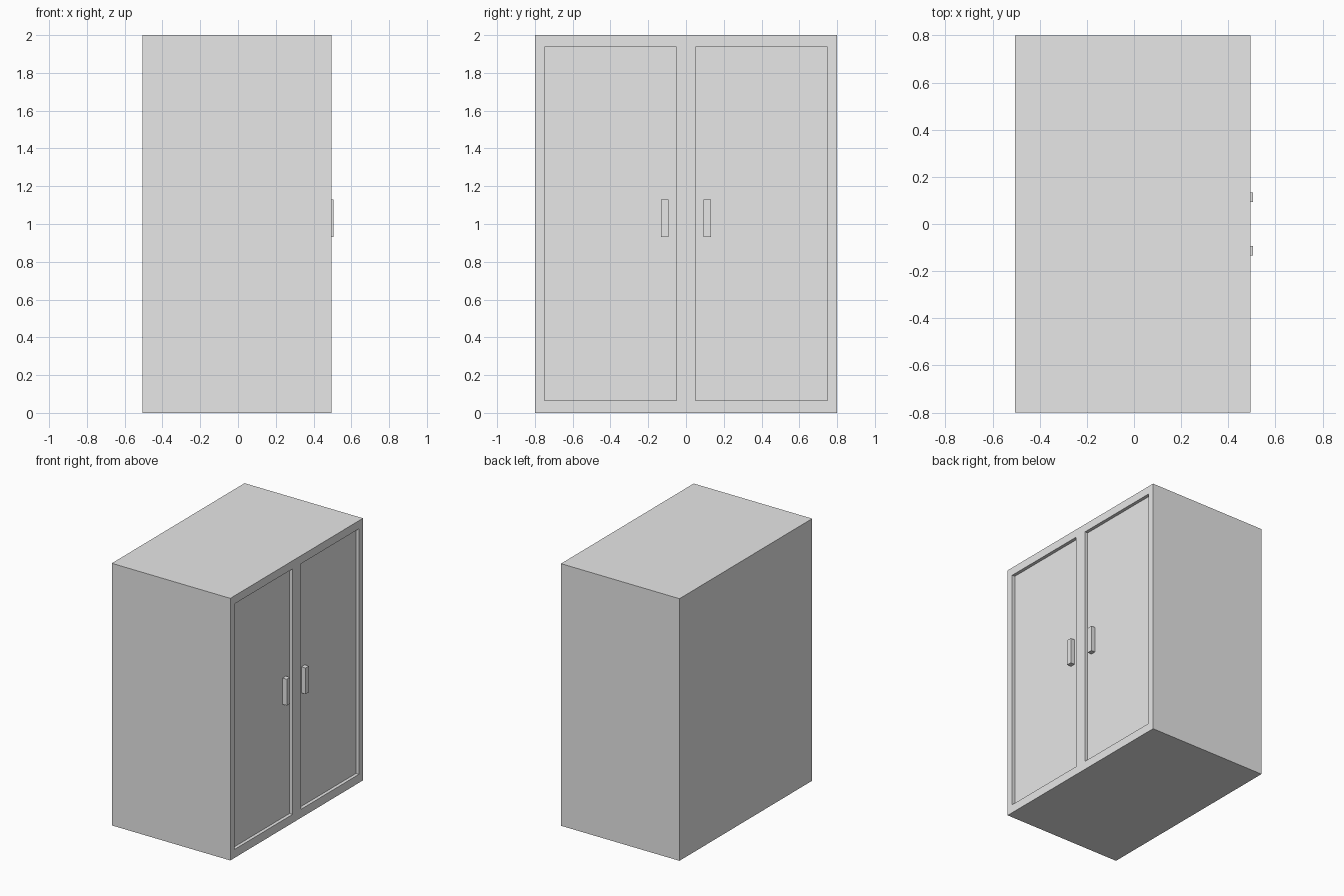
import bpy
import bmesh
from mathutils import Matrix, Vector

if "Cube" in bpy.data.objects:
    bpy.data.objects.remove(bpy.data.objects["Cube"], do_unlink=True)

grey = bpy.data.materials.new("light_grey")
grey.use_nodes = True
colour = (0.8, 0.8, 0.8, 1.0)
grey.diffuse_color = colour
grey.node_tree.nodes["Principled BSDF"].inputs["Base Color"].default_value = colour

BACK, FRONT, HANDLE_FRONT = -0.505, 0.495, 0.505
RECESS = 0.025
DOOR_Y = (0.05, 0.75)
DOOR_Z = (0.065, 1.938)


def box(low, high):
    """Bmesh box between two opposite corners."""
    low, high = Vector(low), Vector(high)
    bm = bmesh.new()
    matrix = Matrix.Translation((low + high) / 2) @ Matrix.Diagonal((*(high - low), 1))
    bmesh.ops.create_cube(bm, size=1, matrix=matrix)
    return bm


def finish(bm, name):
    bmesh.ops.recalc_face_normals(bm, faces=bm.faces)
    mesh = bpy.data.meshes.new(name)
    bm.to_mesh(mesh)
    bm.free()
    mesh.materials.append(grey)
    obj = bpy.data.objects.new(name, mesh)
    bpy.context.collection.objects.link(obj)


def door_side_faces(bm):
    return [f for f in bm.faces if f.normal.x > 0.9]


# Cabinet body: score the door outlines on the door side, then sink the panels
body = box((BACK, -0.8, 0), (FRONT, 0.8, 2))
body.normal_update()
cuts = [((0, s * y, 0), (0, 1, 0)) for s in (-1, 1) for y in DOOR_Y]
cuts += [((0, 0, z), (0, 0, 1)) for z in DOOR_Z]
for point, normal in cuts:
    faces = door_side_faces(body)
    edges = {e for f in faces for e in f.edges}
    verts = {v for f in faces for v in f.verts}
    bmesh.ops.bisect_plane(body, geom=[*verts, *edges, *faces],
                           plane_co=point, plane_no=normal)
    body.normal_update()

panels = []
for f in door_side_faces(body):
    c = f.calc_center_median()
    if DOOR_Y[0] < abs(c.y) < DOOR_Y[1] and DOOR_Z[0] < c.z < DOOR_Z[1]:
        panels.append(f)
sunk = bmesh.ops.extrude_discrete_faces(body, faces=panels)["faces"]
bmesh.ops.translate(body, verts=list({v for f in sunk for v in f.verts}),
                    vec=(-RECESS, 0, 0))
finish(body, "cabinet_body")

# Pull handles, one on each door beside the middle post
for side, name in ((-1, "right_door_handle"), (1, "left_door_handle")):
    y0, y1 = sorted((side * 0.093, side * 0.133))
    finish(box((FRONT - RECESS, y0, 0.93), (HANDLE_FRONT, y1, 1.13)), name)
